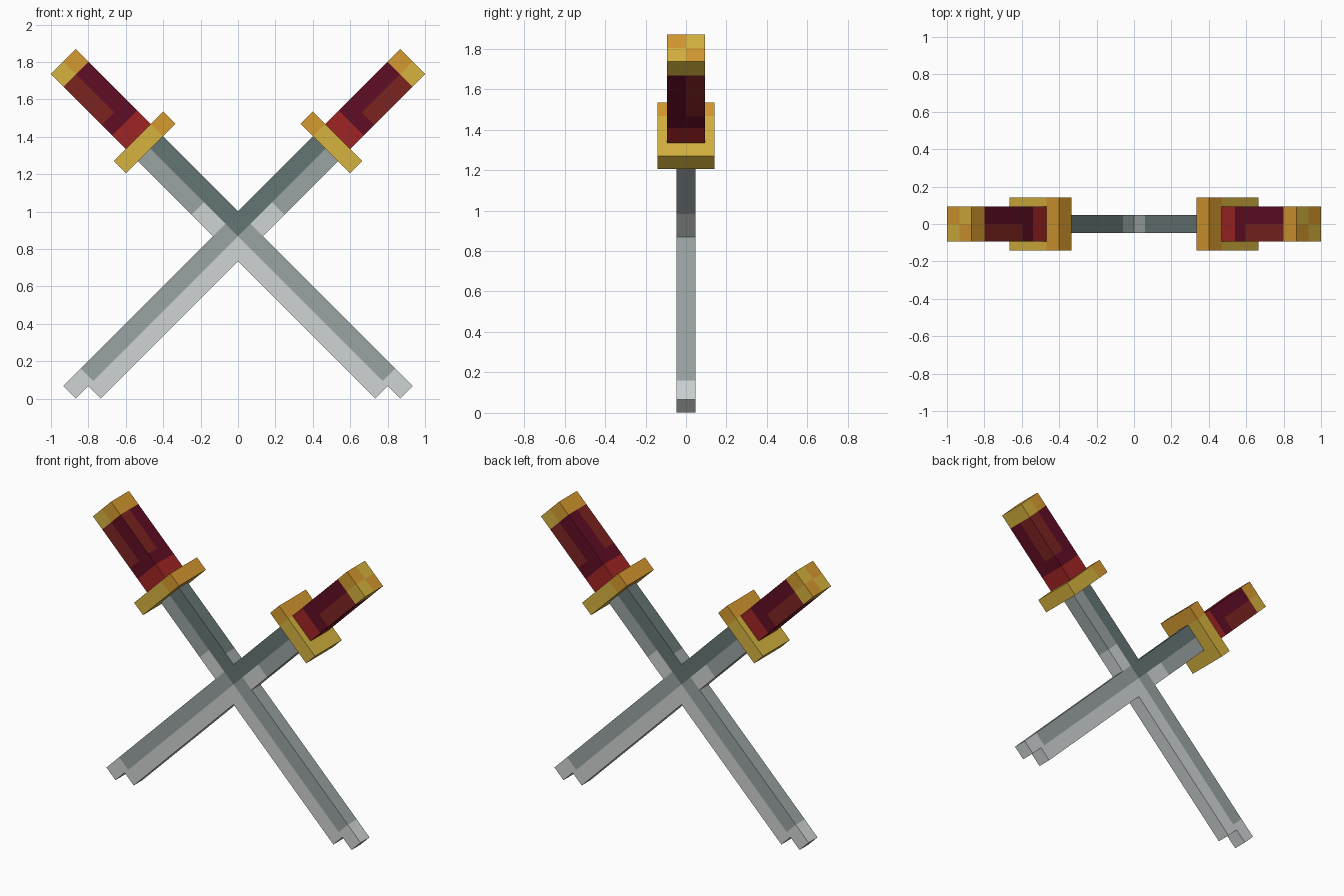
import bpy, bmesh, math
from mathutils import Vector

if "Cube" in bpy.data.objects:
    bpy.data.objects.remove(bpy.data.objects["Cube"])


def srgb(h):
    out = []
    for i in (0, 2, 4):
        c = int(h[i:i + 2], 16) / 255
        out.append(c / 12.92 if c <= 0.04045 else ((c + 0.055) / 1.055) ** 2.4)
    return (*out, 1)


COLOURS = {
    "light_steel": "d0d4d4", "mid_steel": "9ba3a3", "dark_steel": "647674",
    "yellow_gold": "d6b23e", "orange_gold": "d69a30",
    "red_wrap": "a02424", "maroon_wrap": "600d24", "brown_wrap": "7c2420",
}
NAMES = list(COLOURS)
MATS = []
for name, code in COLOURS.items():
    m = bpy.data.materials.new(name)
    m.diffuse_color = srgb(code)
    m.use_nodes = True
    m.node_tree.nodes["Principled BSDF"].inputs["Base Color"].default_value = m.diffuse_color
    MATS.append(m)

# Sword space: s runs along the sword to the pommel, t across it, y is depth
T0, TM, T1 = 0.520, 0.614, 0.708


def box(name, s, t, depth, rule, s_cuts=(), t_cuts=(), y_cuts=()):
    """Box cut along colour borders, made for both mirrored swords."""
    for side, sign in (("right", 1), ("left", -1)):
        bm = bmesh.new()
        bmesh.ops.create_cube(bm, size=1)
        for v in bm.verts:
            v.co = Vector(((s[0] + s[1]) / 2 + v.co.x * (s[1] - s[0]),
                           v.co.y * depth,
                           (t[0] + t[1]) / 2 + v.co.z * (t[1] - t[0])))
        for axis, cuts in enumerate((s_cuts, y_cuts, t_cuts)):
            for c in cuts:
                no = Vector((0, 0, 0))
                no[axis] = 1
                bmesh.ops.bisect_plane(bm, geom=bm.verts[:] + bm.edges[:] + bm.faces[:],
                                       plane_co=no * c, plane_no=no)
        bm.normal_update()
        for f in bm.faces:
            f.material_index = NAMES.index(rule(f.calc_center_median(), f.normal))
        # Tilt 45 degrees, then mirror for the left sword
        r = math.sqrt(0.5)
        for v in bm.verts:
            a, y, b = v.co
            v.co = Vector((sign * (a - b) * r, y, (a + b) * r))
        if sign < 0:
            bmesh.ops.reverse_faces(bm, faces=bm.faces[:])
        me = bpy.data.meshes.new(f"{side}_{name}")
        bm.to_mesh(me)
        bm.free()
        for m in MATS:
            me.materials.append(m)
        bpy.context.collection.objects.link(bpy.data.objects.new(f"{side}_{name}", me))


def blade_rule(c, n):
    if c.x < -0.48:
        return "light_steel"
    if c.z > TM:
        start = 0.79 if n.z > 0.5 else TM
        return "dark_steel" if c.x > start else "mid_steel"
    if c.x > 0.87 or TM < c.x < T1:
        return "mid_steel"
    return "light_steel"


def grip_rule(c, n):
    if c.x < 1.47:
        return "red_wrap"
    if n.z > 0.5:
        stripe = c.y < 0
    elif n.z < -0.5:
        stripe = c.y > 0
    else:
        stripe = c.z < TM
    return "brown_wrap" if stripe and c.x > 1.55 else "maroon_wrap"


def pommel_rule(c, n):
    upper = c.z > TM
    if n.x > 0.5:  # checkered end cap
        return "orange_gold" if upper == (c.y < 0) else "yellow_gold"
    return "orange_gold" if upper else "yellow_gold"


def guard_rule(c, n):
    return "orange_gold" if c.z > T1 else "yellow_gold"


# Blade and its stepped tip
box("blade", (-0.518, 1.276), (T0, T1), 0.094, blade_rule,
    s_cuts=(-0.48, TM, T1, 0.79, 0.87), t_cuts=(TM,))
box("blade_tip", (-0.613, -0.518), (TM, T1), 0.094, lambda c, n: "light_steel")
# Guard plate, grip and pommel
box("guard", (1.276, 1.368), (0.428, 0.802), 0.282, guard_rule, t_cuts=(T1,))
box("grip", (1.368, 1.838), (T0, T1), 0.188, grip_rule,
    s_cuts=(1.47, 1.55), t_cuts=(TM,), y_cuts=(0,))
box("pommel", (1.838, 1.935), (T0, T1), 0.188, pommel_rule, t_cuts=(TM,), y_cuts=(0,))
